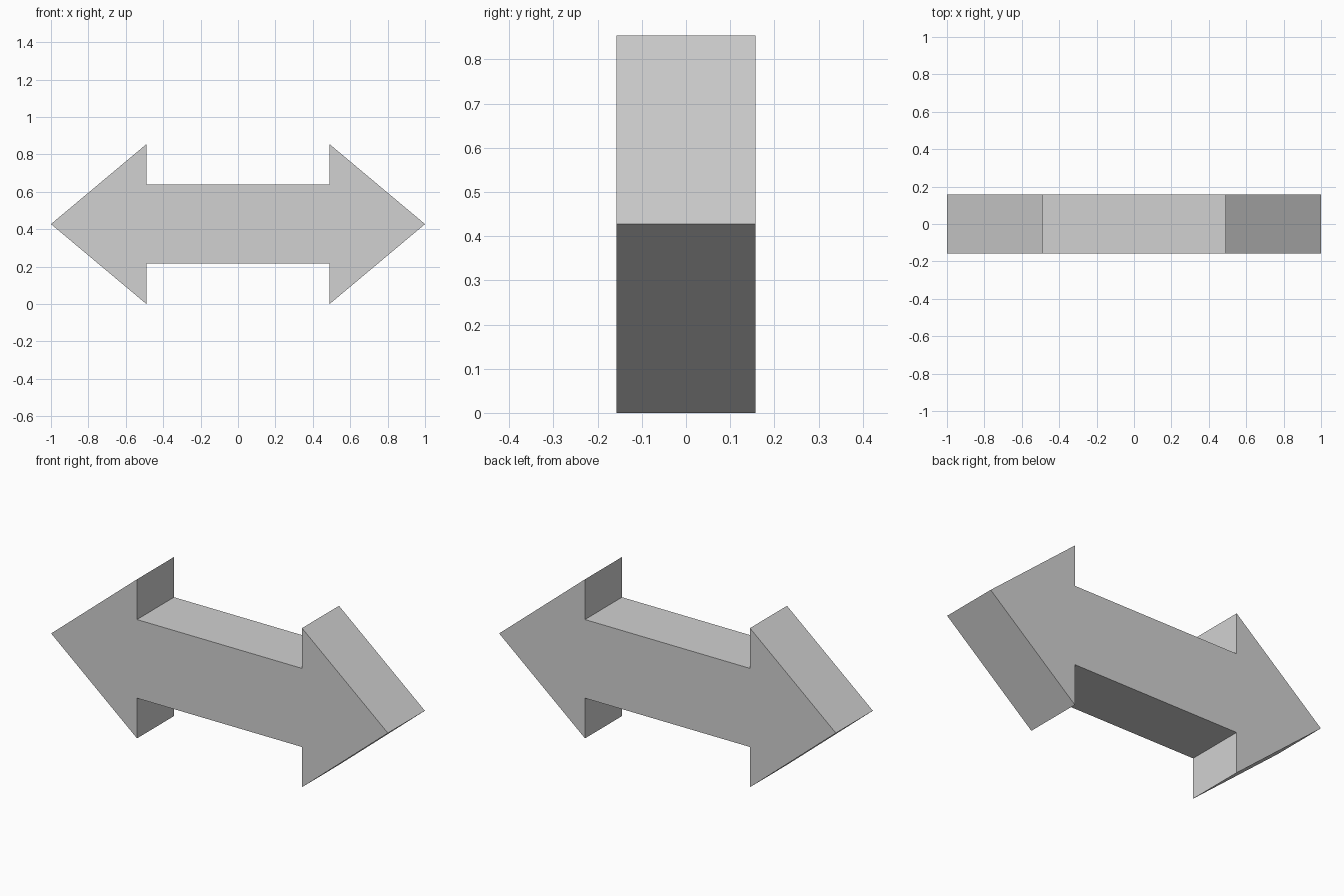
import bpy
import bmesh

cube = bpy.data.objects.get("Cube")
if cube:
    bpy.data.objects.remove(cube, do_unlink=True)

# Plain light grey
grey = bpy.data.materials.new("light_grey")
grey.use_nodes = True
color = (0.64, 0.64, 0.64, 1.0)
grey.diffuse_color = color
grey.node_tree.nodes["Principled BSDF"].inputs["Base Color"].default_value = color

HALF_LENGTH = 1.0
HEAD_X = 0.49
HEAD_H = 0.427
SHAFT_H = 0.211
HALF_DEPTH = 0.157

# Quarter outline, mirrored into the full double-headed profile
upper_right = [(HEAD_X, SHAFT_H), (HEAD_X, HEAD_H)]
upper_left = [(-x, z) for x, z in reversed(upper_right)]
lower_left = [(x, -z) for x, z in reversed(upper_left)]
lower_right = [(x, -z) for x, z in reversed(upper_right)]
outline = (upper_right + [(HALF_LENGTH, 0)] + lower_right
           + lower_left + [(-HALF_LENGTH, 0)] + upper_left)

# Extrude the profile through its depth
bm = bmesh.new()
face = bm.faces.new([bm.verts.new((x, -HALF_DEPTH, z + HEAD_H)) for x, z in outline])
extruded = bmesh.ops.extrude_face_region(bm, geom=[face], use_keep_orig=True)
back = [v for v in extruded["geom"] if isinstance(v, bmesh.types.BMVert)]
bmesh.ops.translate(bm, verts=back, vec=(0, 2 * HALF_DEPTH, 0))
bmesh.ops.recalc_face_normals(bm, faces=bm.faces)

mesh = bpy.data.meshes.new("double_arrow")
bm.to_mesh(mesh)
bm.free()
mesh.materials.append(grey)
arrow = bpy.data.objects.new("double_arrow", mesh)
bpy.context.collection.objects.link(arrow)
